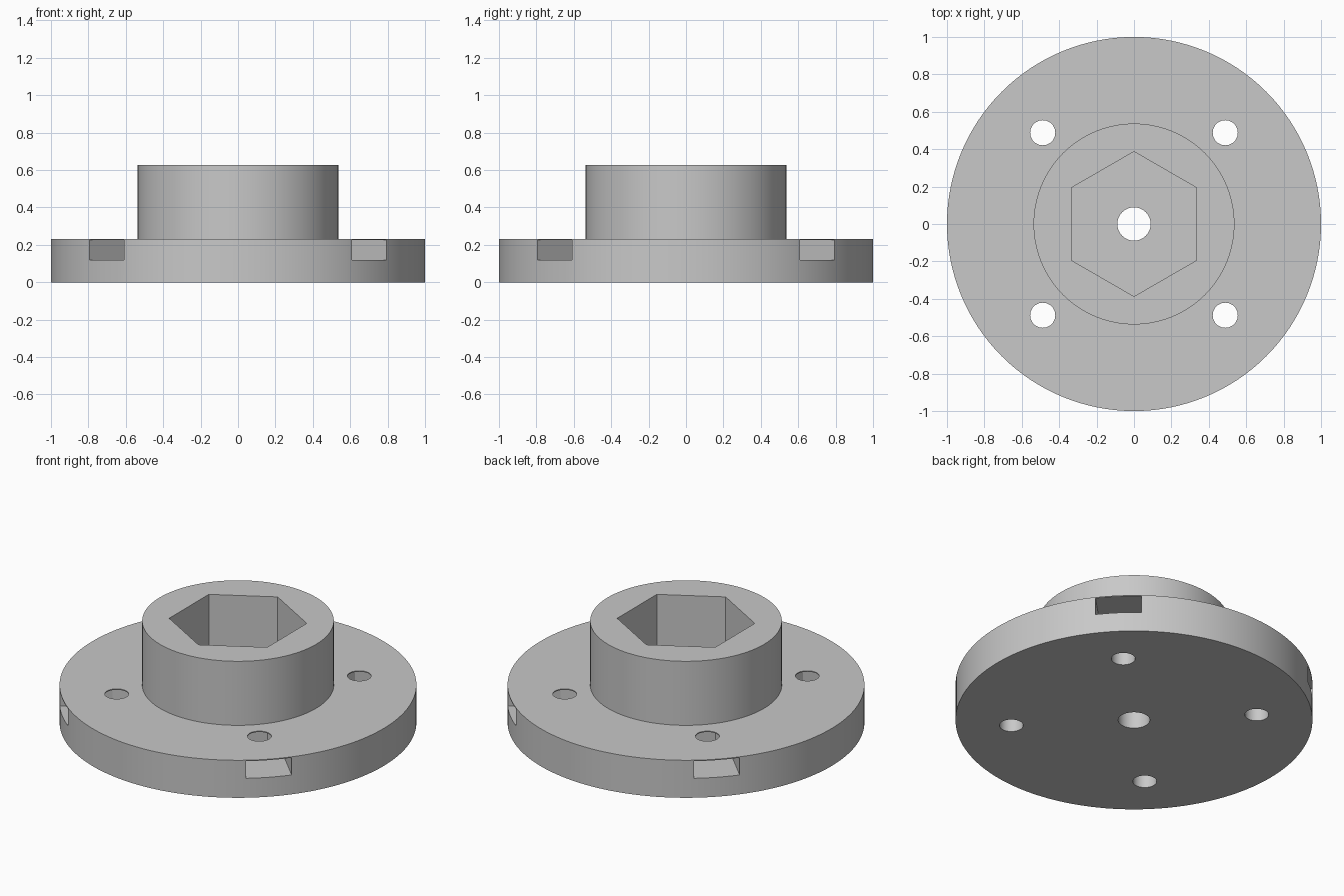
import bpy
from math import pi, cos, sin

if "Cube" in bpy.data.objects:
    bpy.data.objects.remove(bpy.data.objects["Cube"], do_unlink=True)

grey = bpy.data.materials.new("plain grey")
grey.use_nodes = True
colour = (0.58, 0.58, 0.58, 1)
grey.diffuse_color = colour
grey.node_tree.nodes["Principled BSDF"].inputs["Base Color"].default_value = colour

FLANGE_TOP, HUB_TOP = 0.232, 0.628
SLOT_LOW, SLOT_HIGH = 0.12, 0.226
BOLT_CIRCLE, SLOT_HALF = 0.69, 0.13


def prism(name, sides, radius, low, high, x=0, y=0, turn=0):
    """Upright prism or cylinder between two heights."""
    bpy.ops.mesh.primitive_cylinder_add(
        vertices=sides, radius=radius, depth=high - low,
        location=(x, y, (low + high) / 2), rotation=(0, 0, turn))
    part = bpy.context.object
    part.name = name
    part.data.materials.append(grey)
    return part


def combine(target, tool, operation):
    """Apply a boolean and discard the tool."""
    tool.hide_render = True
    mod = target.modifiers.new(tool.name, "BOOLEAN")
    mod.operation = operation
    mod.solver = "EXACT"
    mod.object = tool
    bpy.context.view_layer.objects.active = target
    bpy.ops.object.modifier_apply(modifier=mod.name)
    bpy.data.objects.remove(tool, do_unlink=True)


# Round flange with a raised hub
body = prism("flanged_hub", 128, 1, 0, FLANGE_TOP)
combine(body, prism("hub", 128, 0.537, 0.1, HUB_TOP), "UNION")

# Hexagonal socket and central bore
combine(body, prism("socket", 6, 0.387, FLANGE_TOP, 1), "DIFFERENCE")
combine(body, prism("bore", 48, 0.089, -0.2, 0.5), "DIFFERENCE")

# Four bolt holes, each with a nut pocket reached by a slot from the rim
for i in range(4):
    angle = pi / 4 + i * pi / 2
    x, y = BOLT_CIRCLE * cos(angle), BOLT_CIRCLE * sin(angle)
    pocket = prism("nut_pocket", 6, SLOT_HALF, SLOT_LOW, SLOT_HIGH, x, y, angle)
    combine(body, pocket, "DIFFERENCE")
    reach = (BOLT_CIRCLE + 1.2) / 2
    bpy.ops.mesh.primitive_cube_add(
        size=1, location=(reach * cos(angle), reach * sin(angle), (SLOT_LOW + SLOT_HIGH) / 2),
        rotation=(0, 0, angle))
    slot = bpy.context.object
    slot.name = "nut_slot"
    slot.scale = (1.2 - BOLT_CIRCLE, 2 * SLOT_HALF, SLOT_HIGH - SLOT_LOW)
    slot.data.materials.append(grey)
    bpy.context.view_layer.update()
    combine(body, slot, "DIFFERENCE")
    combine(body, prism("bolt_hole", 40, 0.067, -0.2, 0.5, x, y), "DIFFERENCE")

# Smooth round walls with sharp edges
bpy.ops.object.select_all(action="DESELECT")
body.select_set(True)
bpy.context.view_layer.objects.active = body
bpy.ops.object.shade_smooth_by_angle(angle=pi / 6)
